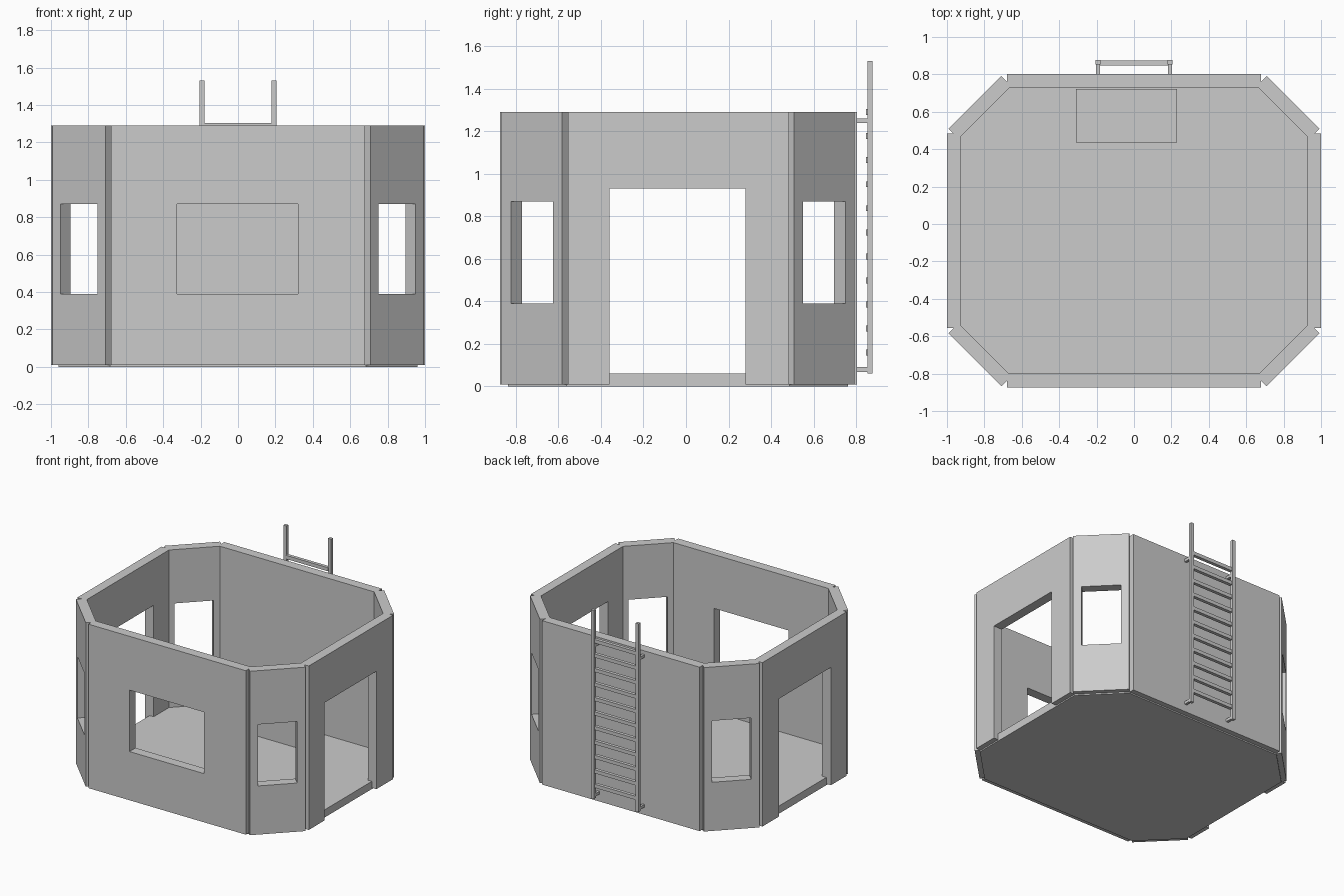
import bpy
import bmesh
from math import radians
from mathutils import Matrix, Vector

if "Cube" in bpy.data.objects:
    bpy.data.objects.remove(bpy.data.objects["Cube"], do_unlink=True)

GREY = (0.6, 0.6, 0.6, 1)
grey = bpy.data.materials.new("plain_grey")
grey.use_nodes = True
grey.diffuse_color = GREY
grey.node_tree.nodes["Principled BSDF"].inputs["Base Color"].default_value = GREY

BOTTOM, TOP, THICK = 0.01, 1.29, 0.075


def finish(name, bm):
    bmesh.ops.recalc_face_normals(bm, faces=bm.faces)
    mesh = bpy.data.meshes.new(name)
    bm.to_mesh(mesh)
    bm.free()
    mesh.materials.append(grey)
    obj = bpy.data.objects.new(name, mesh)
    bpy.context.collection.objects.link(obj)
    return obj


def add_box(bm, xs, ys, zs):
    lo, hi = Vector((xs[0], ys[0], zs[0])), Vector((xs[1], ys[1], zs[1]))
    bmesh.ops.create_cube(bm, size=1, matrix=Matrix.Translation((lo + hi) / 2)
                          @ Matrix.Diagonal((*(hi - lo), 1)))


def extrude(bm, offset):
    result = bmesh.ops.extrude_face_region(bm, geom=bm.faces[:])
    verts = [v for v in result["geom"] if isinstance(v, bmesh.types.BMVert)]
    bmesh.ops.translate(bm, verts=verts, vec=offset)


def wall(name, origin, angle, span, opening=None):
    """Upright panel; opening is (u0, u1, z0, z1) along its outer face."""
    us, zs = list(span), [BOTTOM, TOP]
    if opening:
        us = sorted({*us, *opening[:2]})
        zs = sorted({*zs, *opening[2:]})
    bm = bmesh.new()
    for u0, u1 in zip(us, us[1:]):
        for z0, z1 in zip(zs, zs[1:]):
            if opening and (u0, z0) == (opening[0], max(opening[2], BOTTOM)):
                continue
            bm.faces.new([bm.verts.new(p) for p in
                          ((u0, 0, z0), (u1, 0, z0), (u1, 0, z1), (u0, 0, z1))])
    bmesh.ops.remove_doubles(bm, verts=bm.verts, dist=0.0001)
    extrude(bm, (0, THICK, 0))
    obj = finish(name, bm)
    obj.matrix_world = (Matrix.Translation((*origin, 0))
                        @ Matrix.Rotation(radians(angle), 4, "Z"))


# Straight walls
wall("front_wall", (0, -0.875), 0, (-0.68, 0.68), (-0.325, 0.32, 0.39, 0.87))
wall("back_wall", (0, 0.803), 180, (-0.68, 0.68))
wall("left_wall", (1, 0), 90, (-0.555, 0.485), (-0.36, 0.28, BOTTOM, 0.93))
wall("right_wall", (-1, 0), 270, (-0.485, 0.555), (-0.28, 0.36, BOTTOM, 0.93))

# Corner walls with windows
for name, origin, angle in (("front_left", (0.85, -0.725), 45),
                            ("back_left", (0.85, 0.65), 135),
                            ("back_right", (-0.85, 0.65), 225),
                            ("front_right", (-0.85, -0.725), 315)):
    wall(name + "_corner_wall", origin, angle, (-0.2, 0.2),
         (-0.14, 0.14, 0.39, 0.87))

# Floor slab reaching halfway under the walls
bm = bmesh.new()
right_half = [(0.685, -0.838), (0.96, -0.562), (0.96, 0.487), (0.685, 0.762)]
outline = right_half + [(-x, y) for x, y in reversed(right_half)]
bm.faces.new([bm.verts.new((x, y, 0)) for x, y in outline])
extrude(bm, (0, 0, 0.06))
finish("floor", bm)

# Low chest against the back wall
bm = bmesh.new()
add_box(bm, (-0.31, 0.23), (0.435, 0.722), (0.06, 0.33))
finish("chest", bm)

# Ladder rails and wall brackets
bm = bmesh.new()
for side in (-0.193, 0.193):
    add_box(bm, (side - 0.013, side + 0.013), (0.853, 0.878), (0.06, 1.53))
    for z in (0.08, 1.25):
        add_box(bm, (side - 0.01, side + 0.01), (0.8, 0.86), (z - 0.011, z + 0.011))
finish("ladder_rails", bm)

# Ladder rungs
bm = bmesh.new()
for i in range(11):
    z = 1.29 - 0.113 * i
    add_box(bm, (-0.185, 0.185), (0.847, 0.873), (z - 0.014, z + 0.014))
finish("ladder_rungs", bm)
